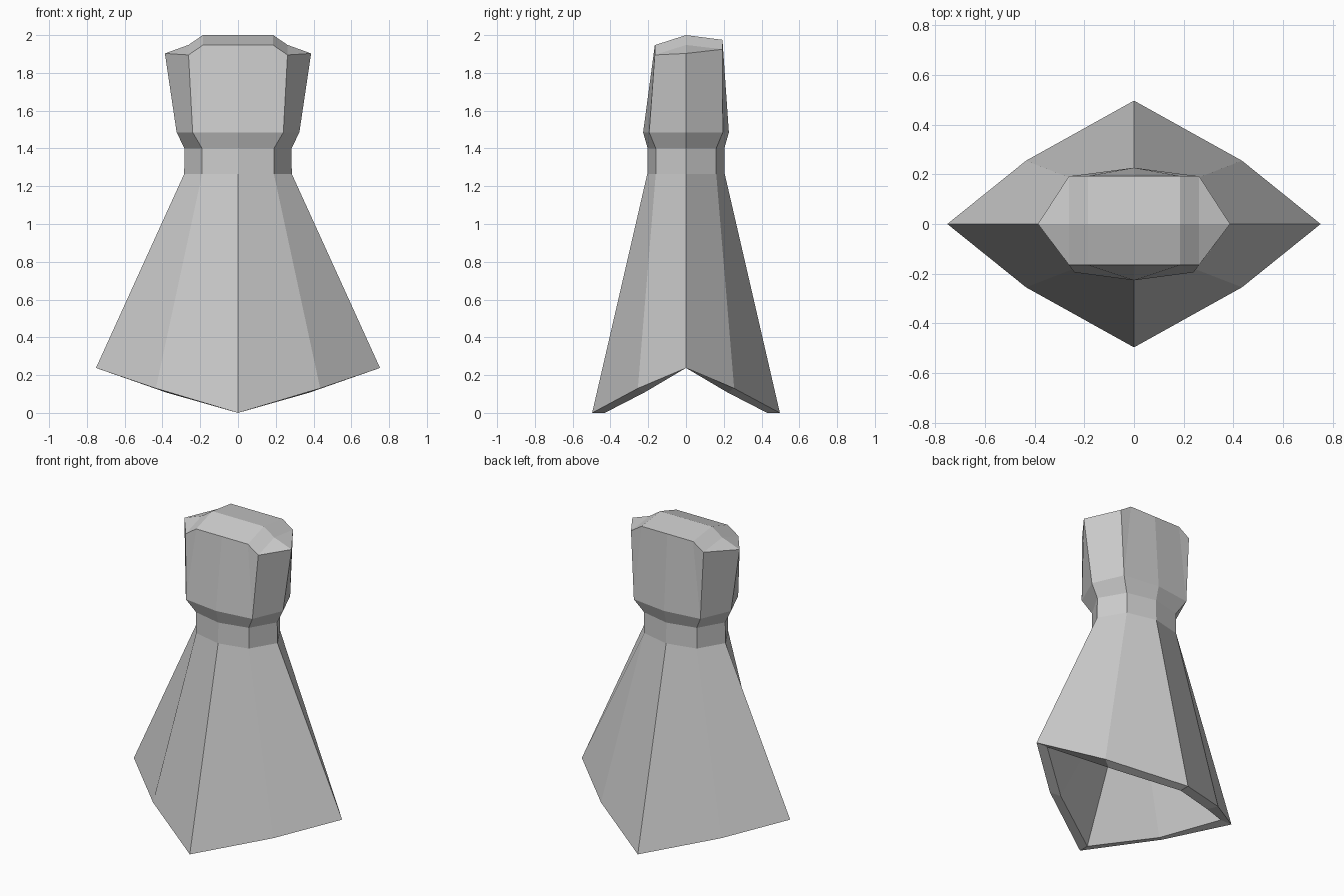
import bpy, bmesh

cube = bpy.data.objects.get("Cube")
if cube:
    bpy.data.objects.remove(cube, do_unlink=True)

grey = bpy.data.materials.new("light_grey")
grey.use_nodes = True
colour = (0.6, 0.6, 0.6, 1)
grey.diffuse_color = colour
grey.node_tree.nodes["Principled BSDF"].inputs["Base Color"].default_value = colour

bm = bmesh.new()


def half_ring(side, diag, mid):
    """Five points around the +x half, front to back; side=(x,z), diag=(x,y,z), mid=(y,z)."""
    sx, sz = side
    dx, dy, dz = diag
    my, mz = mid
    pts = [(0, -my, mz), (dx, -dy, dz), (sx, 0, sz), (dx, dy, dz), (0, my, mz)]
    return [bm.verts.new(p) for p in pts]


def bridge(low, high):
    for i in range(len(low) - 1):
        bm.faces.new((low[i], low[i + 1], high[i + 1], high[i]))


# Skirt from its inner rim outwards, then neck and lower head
rings = [
    half_ring((0.67, 0.238), (0.38, 0.22, 0.108), (0.43, 0)),
    half_ring((0.752, 0.238), (0.435, 0.255, 0.13), (0.497, 0)),
    half_ring((0.285, 1.265), (0.19, 0.16, 1.265), (0.205, 1.265)),
    half_ring((0.283, 1.4), (0.19, 0.16, 1.4), (0.203, 1.4)),
    half_ring((0.325, 1.485), (0.24, 0.195, 1.485), (0.227, 1.485)),
]
for low, high in zip(rings, rings[1:]):
    bridge(low, high)

# Hollow under the skirt, rising to a point
peak = bm.verts.new((0, 0, 1.05))
for a, b in zip(rings[0], rings[0][1:]):
    bm.faces.new((a, peak, b))

# Ridged crown: front, ridge and back rows run from the centre to the corner
rows = []
for y, top, corner in ((-0.165, 1.947, 1.895), (0, 2.0, 1.948), (0.193, 1.975, 1.925)):
    rows.append([bm.verts.new(p) for p in ((0, y, top), (0.186, y, top), (0.262, y, corner))])
front, ridge, back = rows
tip = bm.verts.new((0.387, 0, 1.903))
bridge(front, ridge)
bridge(ridge, back)
bm.faces.new((front[2], tip, ridge[2]))
bm.faces.new((back[2], ridge[2], tip))

# Head walls between the shoulder ring and the crown
shoulder = rings[-1]
for mid, diag, row in ((shoulder[0], shoulder[1], front), (shoulder[4], shoulder[3], back)):
    bm.faces.new((mid, diag, row[1], row[0]))
    bm.faces.new((diag, row[2], row[1]))
    bm.faces.new((diag, shoulder[2], tip, row[2]))

# Mirror to the other side and close up
bmesh.ops.mirror(bm, geom=bm.verts[:] + bm.edges[:] + bm.faces[:],
                 axis='X', merge_dist=0.001)
bmesh.ops.remove_doubles(bm, verts=bm.verts[:], dist=0.001)
bmesh.ops.recalc_face_normals(bm, faces=bm.faces[:])

mesh = bpy.data.meshes.new("flared_body")
bm.to_mesh(mesh)
bm.free()
mesh.materials.append(grey)
body = bpy.data.objects.new("flared_body", mesh)
bpy.context.collection.objects.link(body)
